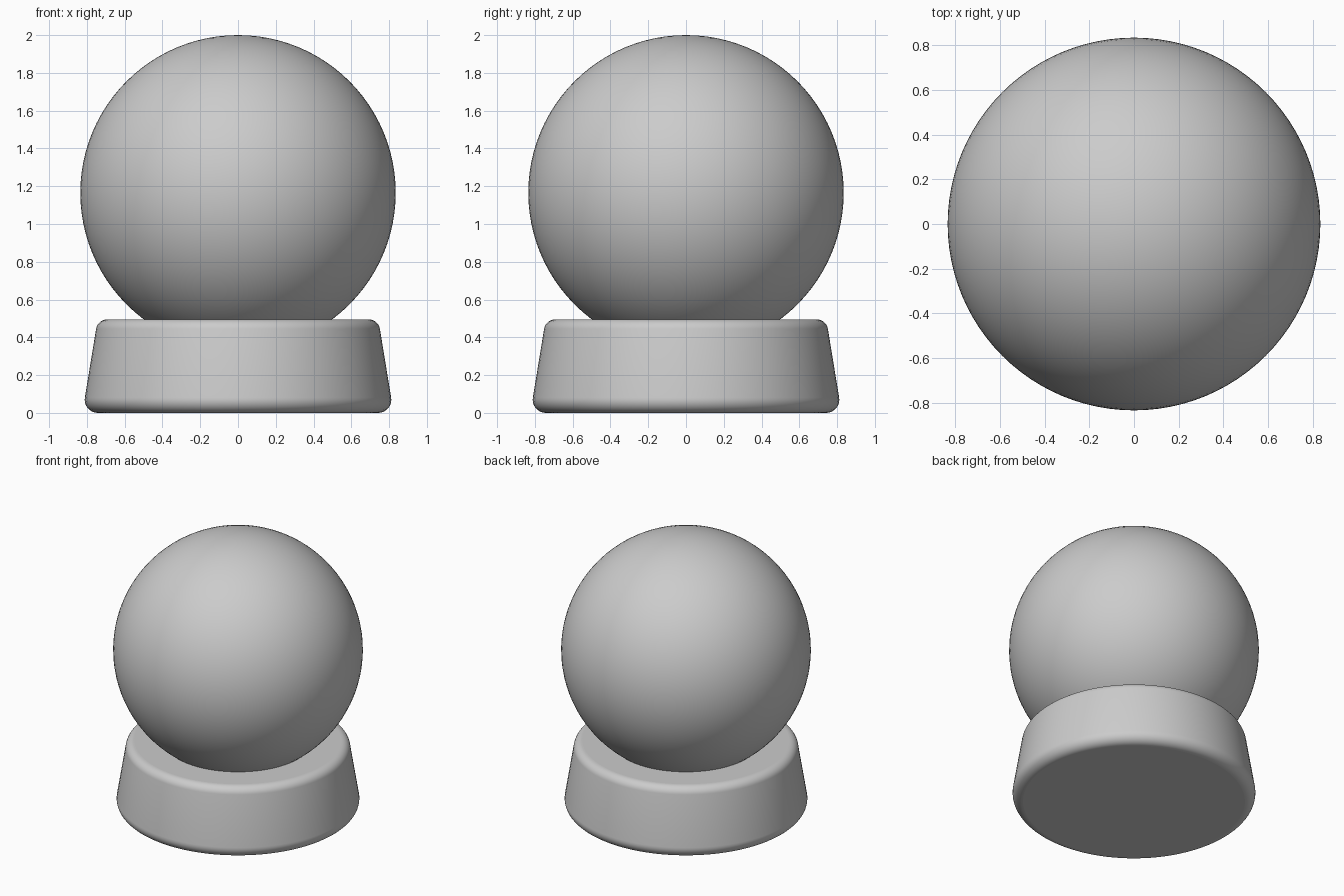
import bpy, bmesh, math
from mathutils import Vector

if "Cube" in bpy.data.objects:
    bpy.data.objects.remove(bpy.data.objects["Cube"])


def fillet(prev, corner, nxt, radius, steps=10):
    """Points of a rounded corner between two straight profile edges."""
    p, c, n = Vector(prev), Vector(corner), Vector(nxt)
    a, b = (p - c).normalized(), (n - c).normalized()
    half = a.angle(b) / 2
    start = c + a * radius / math.tan(half)
    end = c + b * radius / math.tan(half)
    centre = c + (a + b).normalized() * radius / math.sin(half)
    u, v = (start - centre).normalized(), (end - centre).normalized()
    return [centre + u.slerp(v, i / steps).normalized() * radius for i in range(steps + 1)]


def lathe(name, profile, segments=96):
    """Spin an (r, z) profile around the z axis and cap both ends."""
    bm = bmesh.new()
    rings = []
    for r, z in profile:
        rings.append([bm.verts.new((r * math.cos(t), r * math.sin(t), z))
                      for t in (2 * math.pi * i / segments for i in range(segments))])
    for lo, hi in zip(rings, rings[1:]):
        for i in range(segments):
            j = (i + 1) % segments
            bm.faces.new((lo[i], lo[j], hi[j], hi[i]))
    bm.faces.new(rings[0][::-1])
    bm.faces.new(rings[-1])
    mesh = bpy.data.meshes.new(name)
    bm.to_mesh(mesh)
    bm.free()
    obj = bpy.data.objects.new(name, mesh)
    bpy.context.collection.objects.link(obj)
    mesh.polygons.foreach_set("use_smooth", [True] * len(mesh.polygons))
    # keep the flat top and bottom cleanly shaded
    mesh.polygons[-1].use_smooth = False
    mesh.polygons[-2].use_smooth = False
    return obj


# Tapered round base with softened rims
TOP = 0.495
bottom, top = (0.824, 0), (0.743, TOP)
lathe("base", fillet((0, 0), bottom, top, 0.07) + fillet(bottom, top, (0, TOP), 0.06))

# Globe sunk into the base
RADIUS = 0.835
bpy.ops.mesh.primitive_uv_sphere_add(segments=96, ring_count=48, radius=RADIUS,
                                     location=(0, 0, 2 - RADIUS))
globe = bpy.context.object
globe.name = "globe"
bpy.ops.object.shade_smooth()
